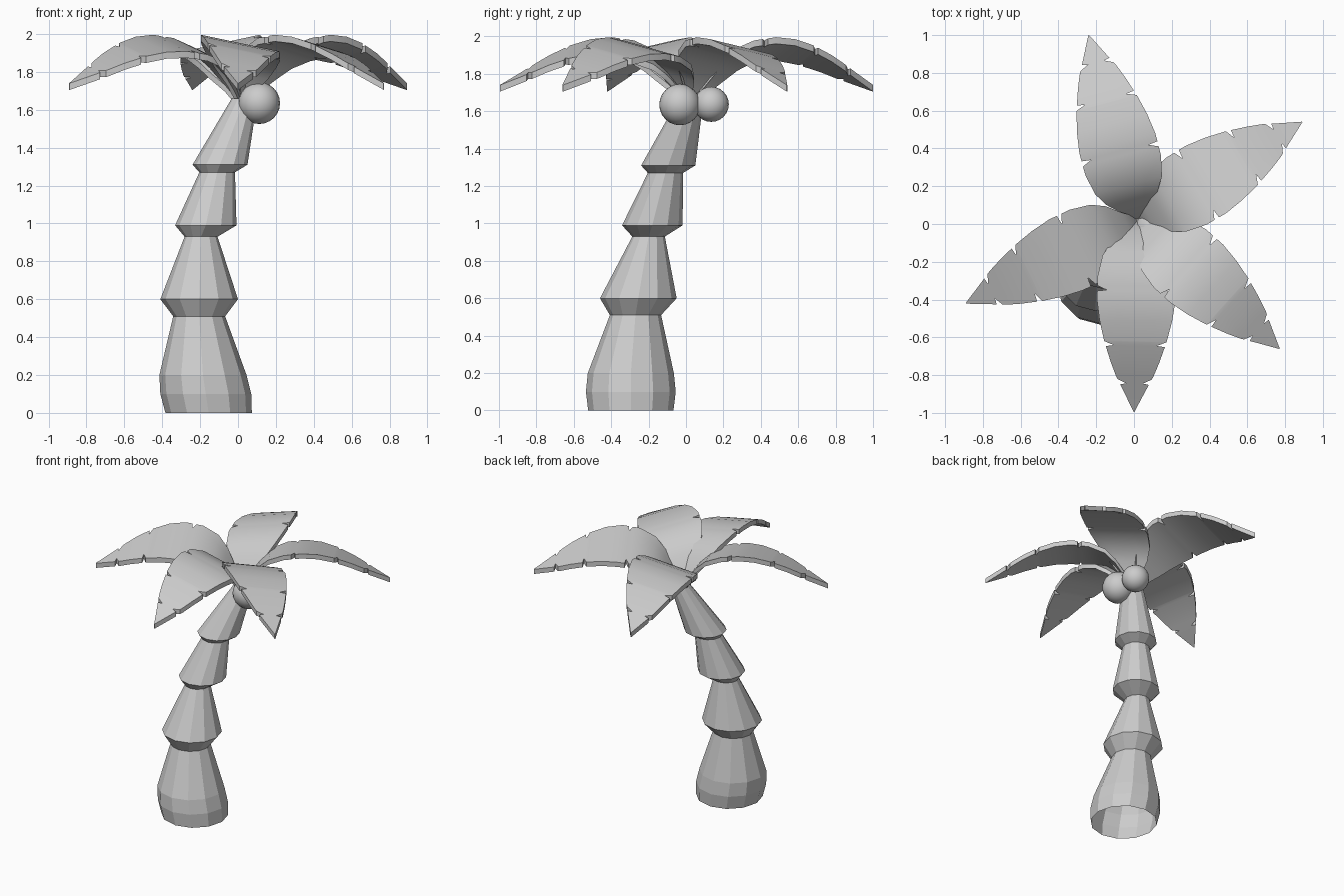
import bpy, bmesh
from math import sin, cos, pi, radians
from mathutils import Vector

if "Cube" in bpy.data.objects:
    bpy.data.objects.remove(bpy.data.objects["Cube"])


def finish(bm, name):
    bmesh.ops.recalc_face_normals(bm, faces=bm.faces)
    mesh = bpy.data.meshes.new(name)
    bm.to_mesh(mesh)
    bm.free()
    ob = bpy.data.objects.new(name, mesh)
    bpy.context.collection.objects.link(ob)
    return ob


def smooth(ob, angle):
    bpy.ops.object.select_all(action='DESELECT')
    ob.select_set(True)
    bpy.context.view_layer.objects.active = ob
    bpy.ops.object.shade_smooth_by_angle(angle=radians(angle))


# Leaning trunk: stacked rings (z, centre x, centre y, radius), open underneath
RINGS = [(0, -.155, -.295, .228), (.1, -.17, -.295, .24), (.2, -.185, -.295, .23),
         (.51, -.205, -.27, .137), (.6, -.205, -.255, .205), (.93, -.195, -.2, .087),
         (.99, -.17, -.18, .162), (1.27, -.11, -.11, .094), (1.31, -.095, -.095, .145),
         (1.66, .035, .025, .068)]
SIDES = 12
bm = bmesh.new()
rings = []
for z, cx, cy, r in RINGS:
    rings.append([bm.verts.new((cx + r * cos(2 * pi * i / SIDES),
                                cy + r * sin(2 * pi * i / SIDES), z)) for i in range(SIDES)])
for a, b in zip(rings, rings[1:]):
    for i in range(SIDES):
        j = (i + 1) % SIDES
        bm.faces.new((a[i], a[j], b[j], b[i]))
bm.faces.new(rings[-1])
finish(bm, "trunk")

# Frond blade outline: (distance out, half width, midrib height)
BLADE = [(0, .02, 1.65), (.06, .075, 1.745), (.12, .14, 1.825), (.19, .183, 1.89),
         (.3, .207, 1.935), (.42, .208, 1.952), (.53, .192, 1.945), (.64, .165, 1.917),
         (.75, .128, 1.872), (.82, .1, 1.836), (.9, .058, 1.795), (1.01, .002, 1.74)]
NOTCHES = [(.37, .05), (.66, .045), (.86, .035)]
THICKNESS, ROLL = .035, .21


def blade_at(s):
    for p, q in zip(BLADE, BLADE[1:]):
        if s <= q[0]:
            t = (s - p[0]) / (q[0] - p[0])
            return s, p[1] + t * (q[1] - p[1]), p[2] + t * (q[2] - p[2])
    return BLADE[-1]


def frond(name, tip):
    base = Vector((.02, .02, 0))
    out = (Vector((*tip, 0)) - base).normalized()
    right = Vector((out.y, -out.x, 0))
    scale = (Vector((*tip, 0)) - base).length / 1.01
    # Stations along the blade, with small tears cut into both edges
    rows = [(p, 0) for p in BLADE]
    for s, depth in NOTCHES:
        rows += [(blade_at(s - .022), 0), (blade_at(s), depth), (blade_at(s + .006), 0)]
    rows.sort(key=lambda row: row[0][0])
    bm = bmesh.new()
    grid = []
    for (s, w, z), depth in rows:
        line = []
        for t in (-1, -.5, 0, .5, 1):
            d = t * (w - depth) if abs(t) == 1 else t * w
            line.append(bm.verts.new(base + out * s * scale + right * d
                                     + Vector((0, 0, z + ROLL * d))))
        grid.append(line)
    for a, b in zip(grid, grid[1:]):
        for i in range(4):
            bm.faces.new((a[i], a[i + 1], b[i + 1], b[i]))
    # Give the sheet its thickness
    ext = bmesh.ops.extrude_face_region(bm, geom=bm.faces[:], use_keep_orig=True)
    verts = [g for g in ext["geom"] if isinstance(g, bmesh.types.BMVert)]
    bmesh.ops.translate(bm, verts=verts, vec=(0, 0, -THICKNESS))
    smooth(finish(bm, name), 35)


TIPS = {"frond_back": (-.24, 1), "frond_back_right": (.89, .54), "frond_front_right": (.77, -.66),
        "frond_front": (0, -.995), "frond_left": (-.89, -.42)}
for name, tip in TIPS.items():
    frond(name, tip)

# Coconuts hanging under the crown
for name, centre, r in (("coconut_front", (.112, -.033, 1.635), .11),
                        ("coconut_back", (.1, .135, 1.637), .094)):
    bm = bmesh.new()
    bmesh.ops.create_uvsphere(bm, u_segments=20, v_segments=12, radius=r)
    bmesh.ops.translate(bm, verts=bm.verts, vec=centre)
    smooth(finish(bm, name), 60)
